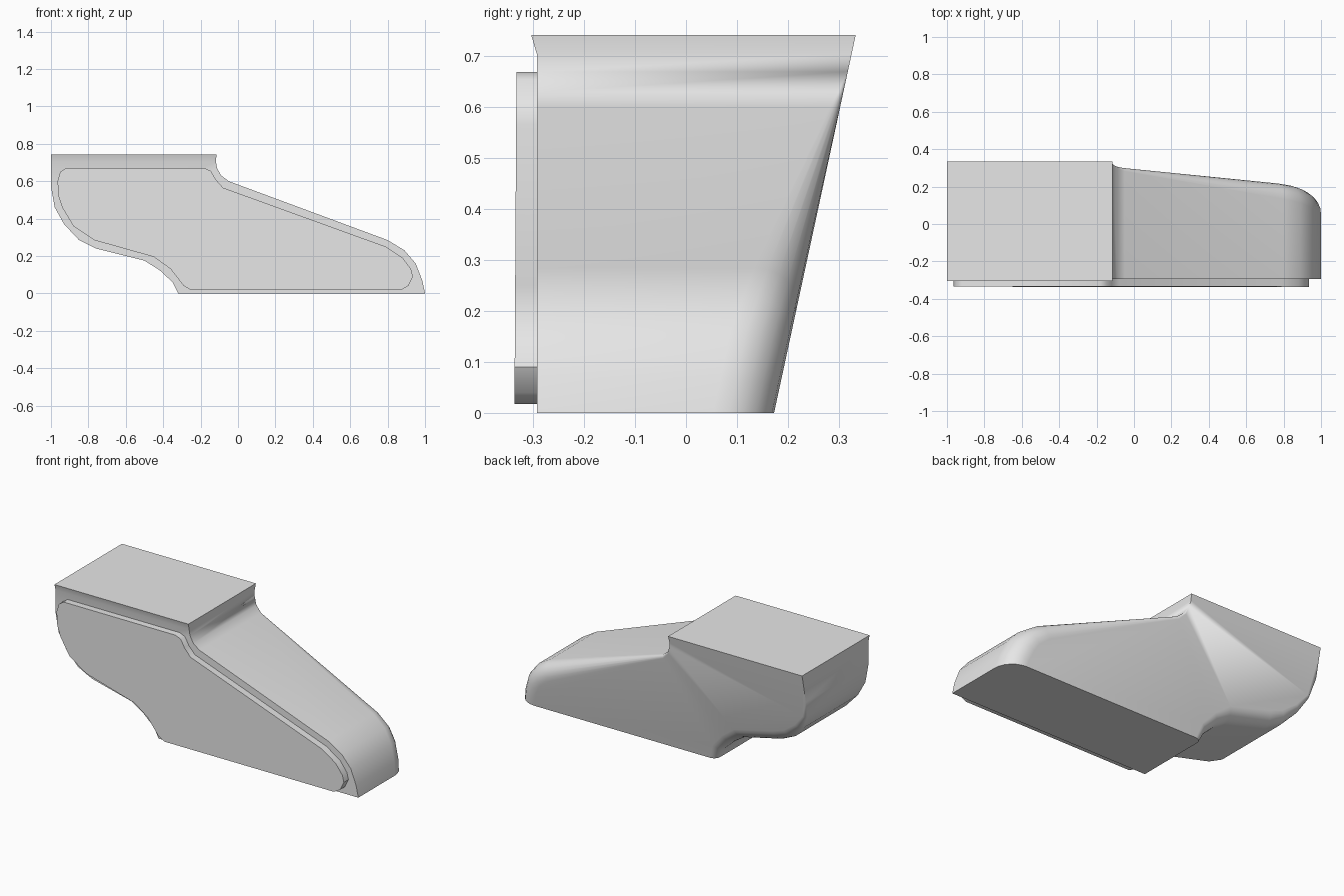
import bpy
import bmesh
from math import sin, cos, pi, radians
from mathutils import Vector

default_cube = bpy.data.objects.get("Cube")
if default_cube:
    bpy.data.objects.remove(default_cube)

HEIGHT = 0.742
LIP = 0.705
FRONT = -0.293


def make_material(name, color):
    material = bpy.data.materials.new(name)
    material.use_nodes = True
    material.diffuse_color = color
    material.node_tree.nodes["Principled BSDF"].inputs["Base Color"].default_value = color
    return material


def finish(bm, name, material, angle):
    """Clean the mesh, link it as an object and shade it."""
    bmesh.ops.remove_doubles(bm, verts=bm.verts, dist=0.0005)
    bmesh.ops.recalc_face_normals(bm, faces=bm.faces)
    mesh = bpy.data.meshes.new(name)
    bm.to_mesh(mesh)
    bm.free()
    obj = bpy.data.objects.new(name, mesh)
    bpy.context.collection.objects.link(obj)
    mesh.materials.append(material)
    bpy.ops.object.select_all(action="DESELECT")
    obj.select_set(True)
    bpy.context.view_layer.objects.active = obj
    bpy.ops.object.shade_smooth_by_angle(angle=radians(angle))
    return obj


def bridge(bm, ring_a, ring_b):
    count = len(ring_a)
    for i in range(count):
        j = (i + 1) % count
        bm.faces.new((ring_a[i], ring_a[j], ring_b[j], ring_b[i]))


def back_plane(z):
    """Depth of the sloping rear face at a given height."""
    return 0.173 + 0.216 * z


def inward(points, i):
    """Direction in which a profile point moves when its rear edge is rounded."""
    x, z = points[i]
    if z == 0:
        return Vector((1 if x < 0 else -1, 0))
    before = (Vector(points[i]) - Vector(points[i - 1])).normalized()
    after = (Vector(points[(i + 1) % len(points)]) - Vector(points[i])).normalized()
    along = (before + after).normalized()
    return Vector((-along.y, along.x))


grey = make_material("plain grey", (0.8, 0.8, 0.8, 1))

# Body outline, anticlockwise from the front: x, z, rear edge radius
body_outline = [
    (-1, HEIGHT, 0), (-1, LIP, 0), (-1, 0.57, 0), (-0.98, 0.46, 0.02),
    (-0.93, 0.37, 0.04), (-0.85, 0.285, 0.06), (-0.76, 0.24, 0.07),
    (-0.5, 0.175, 0.07), (-0.42, 0.125, 0.06), (-0.35, 0.06, 0.05),
    (-0.32, 0, 0.04), (1, 0, 0.12), (0.985, 0.07, 0.12), (0.95, 0.16, 0.12),
    (0.89, 0.23, 0.11), (0.8, 0.285, 0.1), (-0.05, 0.6, 0.02),
    (-0.09, 0.63, 0.01), (-0.112, 0.67, 0), (-0.118, LIP, 0), (-0.115, HEIGHT, 0),
]
outline = [(x, z) for x, z, radius in body_outline]

# Body: front ring with a flared lip, then rings rounding into the sloping back
body = bmesh.new()
front_ring = [
    body.verts.new((x, FRONT - (0.011 if z == HEIGHT else 0), z)) for x, z in outline
]
rings = [front_ring]
steps = 6
for step in range(steps + 1):
    turn = step / steps * pi / 2
    ring = []
    for i, (x, z, radius) in enumerate(body_outline):
        move = inward(outline, i) * radius * (1 - cos(turn))
        y = back_plane(z + move.y) - radius * (1 - sin(turn))
        ring.append(body.verts.new((x + move.x, y, z + move.y)))
    rings.append(ring)
for ring_a, ring_b in zip(rings, rings[1:]):
    bridge(body, ring_a, ring_b)
body.faces.new(front_ring[1:-1])
body.faces.new((front_ring[0], front_ring[1], front_ring[-2], front_ring[-1]))
body.faces.new(rings[-1])
finish(body, "body", grey, 35)

# Raised panel on the front
panel_outline = [
    (-0.92, 0.67), (-0.95, 0.65), (-0.965, 0.6), (-0.96, 0.52), (-0.94, 0.46),
    (-0.88, 0.36), (-0.77, 0.285), (-0.45, 0.195), (-0.36, 0.13), (-0.29, 0.04),
    (-0.25, 0.017), (0.87, 0.017), (0.91, 0.04), (0.935, 0.09), (0.925, 0.13),
    (0.88, 0.19), (0.79, 0.25), (-0.08, 0.565), (-0.12, 0.61), (-0.145, 0.655),
    (-0.18, 0.67),
]
panel = bmesh.new()
panel_front = [panel.verts.new((x, -0.337 + 0.006 * z, z)) for x, z in panel_outline]
panel_rear = [panel.verts.new((x, FRONT + 0.005, z)) for x, z in panel_outline]
bridge(panel, panel_front, panel_rear)
panel.faces.new(panel_front)
panel.faces.new(panel_rear)
finish(panel, "front_panel", grey, 40)
